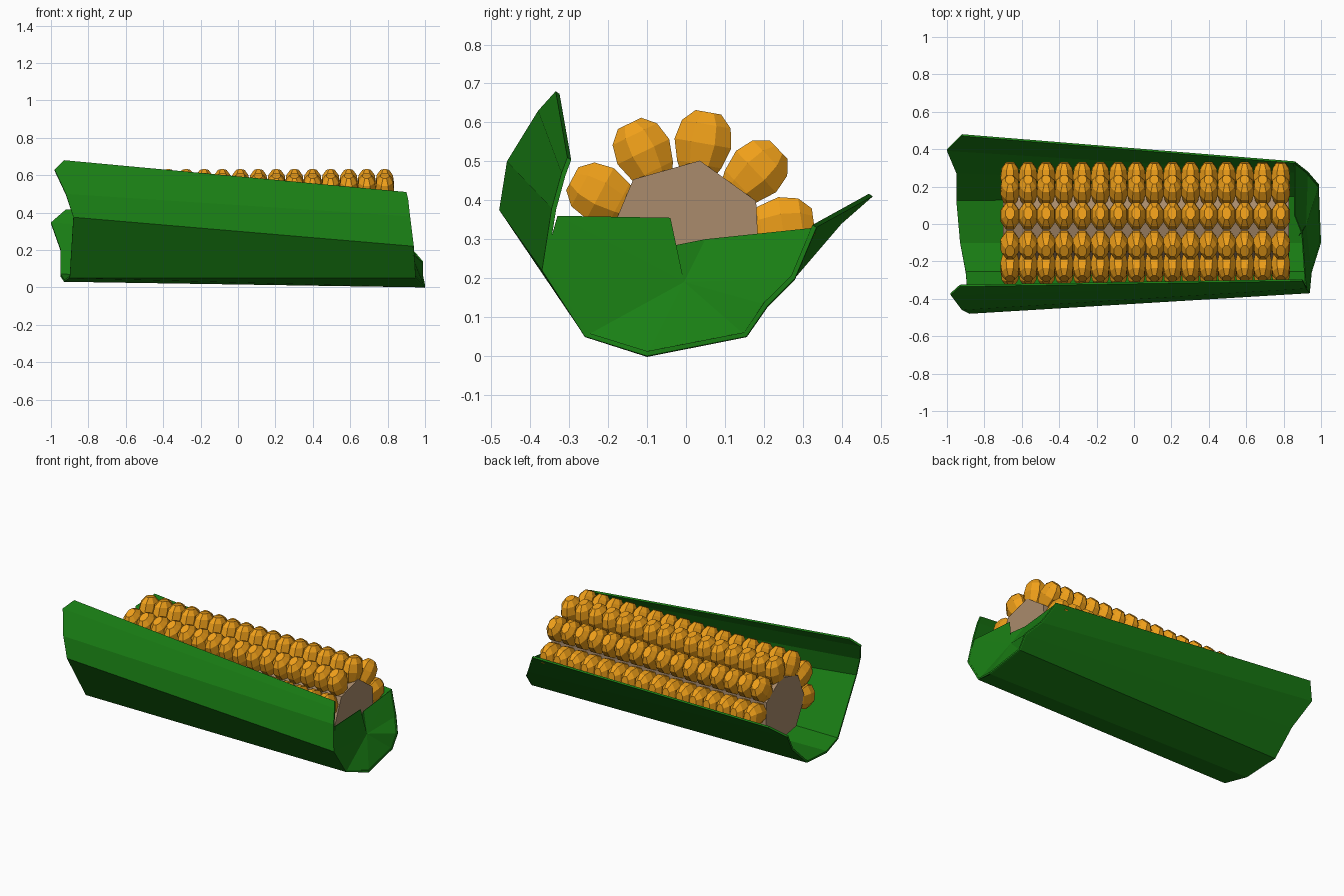
import bpy, bmesh
from math import cos, sin, pi, radians
from mathutils import Vector

if "Cube" in bpy.data.objects:
    bpy.data.objects.remove(bpy.data.objects["Cube"])


def material(name, rgb):
    m = bpy.data.materials.new(name)
    m.diffuse_color = (*rgb, 1)
    m.use_nodes = True
    m.node_tree.nodes["Principled BSDF"].inputs["Base Color"].default_value = m.diffuse_color
    return m


GREEN = material("husk_green", (0.01, 0.21, 0.007))
ORANGE = material("kernel_orange", (0.87, 0.35, 0.01))
TAN = material("cob_tan", (0.40, 0.26, 0.15))
CZ = 0.30  # height of the cob axis


def finish(bm, name, mat, thickness=0):
    me = bpy.data.meshes.new(name)
    bm.to_mesh(me)
    bm.free()
    me.materials.append(mat)
    ob = bpy.data.objects.new(name, me)
    bpy.context.collection.objects.link(ob)
    if thickness:
        s = ob.modifiers.new("thickness", "SOLIDIFY")
        s.thickness, s.offset = thickness, -1
    return ob


def loft(bm, rings, capped=True):
    loops = [[bm.verts.new(p) for p in ring] for ring in rings]
    n = len(loops[0])
    for a, b in zip(loops, loops[1:]):
        for i in range(n):
            j = (i + 1) % n
            bm.faces.new((a[i], a[j], b[j], b[i]))
    if capped:
        bm.faces.new(loops[0][::-1])
        bm.faces.new(loops[-1])


# Cob core: seven-sided prism along x
bm = bmesh.new()
loft(bm, [[(x, 0.205 * cos(radians(80) + 2 * pi * i / 7),
            CZ + 0.205 * sin(radians(80) + 2 * pi * i / 7)) for i in range(7)]
          for x in (-0.70, 0.83)])
bmesh.ops.recalc_face_normals(bm, faces=bm.faces)
finish(bm, "cob_core", TAN)

# Kernels: faceted eggs in six exposed rows; profile = (radial distance, scale)
PROFILE = [(0.15, 0.45), (0.195, 0.78), (0.25, 1.0), (0.30, 0.86), (0.331, 0.45)]
for row in range(6):
    a = radians(8 + 36 * row)
    out = Vector((0, cos(a), sin(a)))
    side = Vector((0, -sin(a), cos(a)))
    bm = bmesh.new()
    for k in range(16):
        base = Vector((-0.663 + 0.0965 * k, 0, CZ))
        loft(bm, [[base + out * d + side * (0.08 * s * sin(pi * i / 4 + pi / 8))
                   + Vector((0.055 * s * cos(pi * i / 4 + pi / 8), 0, 0))
                   for i in range(8)] for d, s in PROFILE])
    bmesh.ops.recalc_face_normals(bm, faces=bm.faces)
    finish(bm, f"kernel_row_{row + 1}", ORANGE)

# Husk cross-sections at the open left end and the folded right end
LEFT = [(-0.93, -0.335, 0.68), (-0.98, -0.38, 0.63), (-0.92, -0.46, 0.50),
        (-0.88, -0.48, 0.375), (-0.90, -0.26, 0.05), (-0.93, -0.10, 0.03),
        (-0.95, 0.13, 0.06), (-0.95, 0.28, 0.20), (-1.0, 0.40, 0.34),
        (-0.92, 0.48, 0.41)]
RIGHT = [(0.90, -0.305, 0.51), (0.91, -0.32, 0.47), (0.92, -0.345, 0.38),
         (0.94, -0.37, 0.22), (0.95, -0.26, 0.05), (1.0, -0.10, 0.0),
         (0.99, 0.155, 0.05), (0.99, 0.21, 0.13), (0.93, 0.28, 0.20),
         (0.86, 0.335, 0.33)]


def leaf(name, lo, hi):
    bm = bmesh.new()
    l = [bm.verts.new(p) for p in LEFT[lo:hi]]
    r = [bm.verts.new(p) for p in RIGHT[lo:hi]]
    for i in range(len(l) - 1):
        bm.faces.new((l[i], l[i + 1], r[i + 1], r[i]))
    finish(bm, name, GREEN, 0.012)


leaf("front_husk_leaf", 0, 6)
leaf("back_husk_leaf", 5, 10)


# Folded flaps closing the right end: fans around a sunken point
def flap(name, rim):
    bm = bmesh.new()
    apex = bm.verts.new((0.92, -0.005, 0.19))
    vs = [bm.verts.new(p) for p in rim]
    for a, b in zip(vs, vs[1:]):
        bm.faces.new((apex, a, b))
    finish(bm, name, GREEN, 0.006)


flap("front_end_flap", [(0.88, -0.06, 0.30), (0.90, -0.04, 0.355), (0.92, -0.33, 0.36)]
     + RIGHT[3:6])
flap("back_end_flap", RIGHT[5:] + [(0.86, 0.05, 0.30), (0.90, -0.05, 0.28)])
